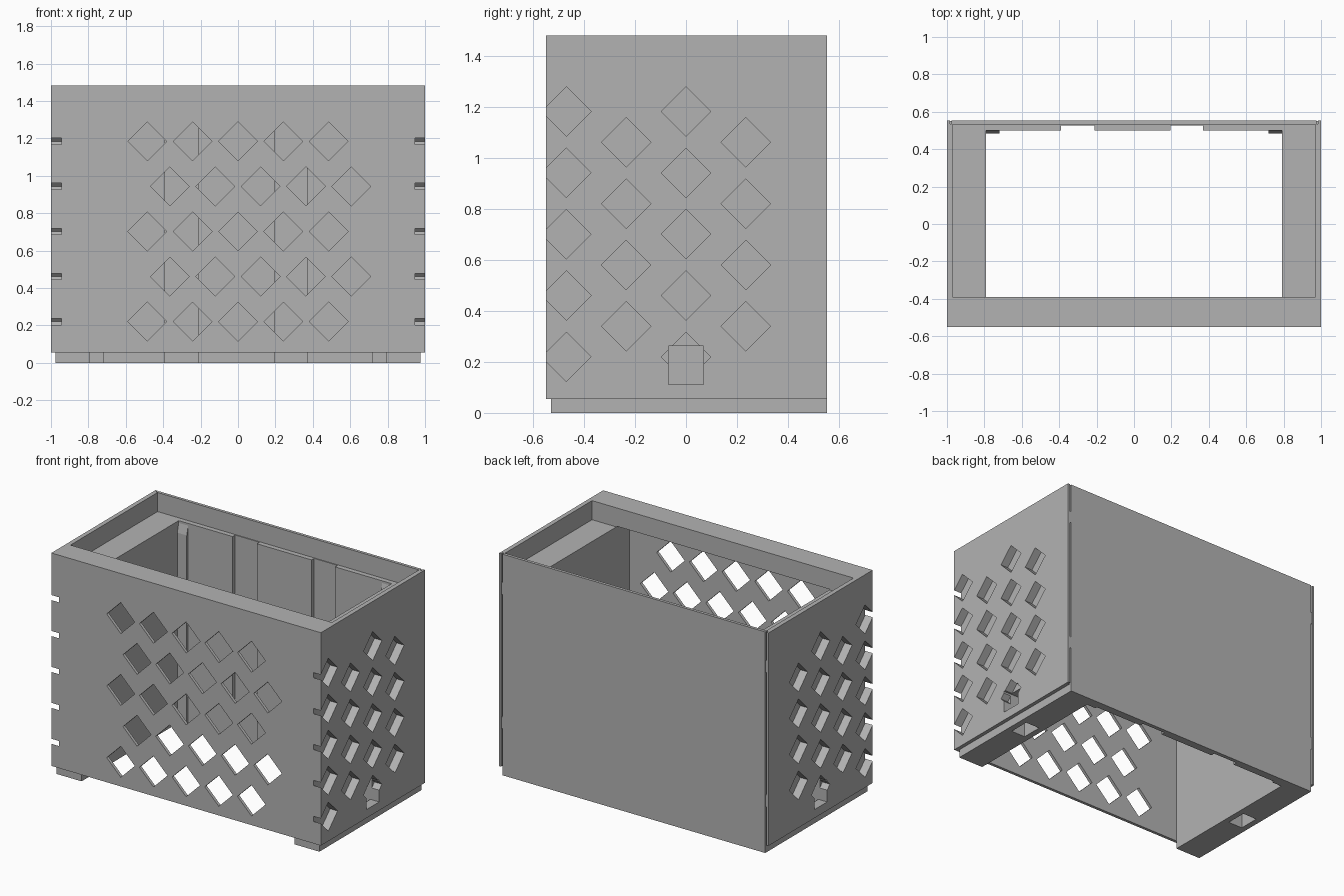
import bpy, bmesh
from mathutils import Vector

if "Cube" in bpy.data.objects:
    bpy.data.objects.remove(bpy.data.objects["Cube"])

grey = bpy.data.materials.new("plain_grey")
grey.diffuse_color = (0.45, 0.45, 0.45, 1)
grey.use_nodes = True
grey.node_tree.nodes["Principled BSDF"].inputs["Base Color"].default_value = grey.diffuse_color


def finish(name, bm):
    bmesh.ops.recalc_face_normals(bm, faces=bm.faces[:])
    me = bpy.data.meshes.new(name)
    bm.to_mesh(me)
    bm.free()
    me.materials.append(grey)
    ob = bpy.data.objects.new(name, me)
    bpy.context.collection.objects.link(ob)
    return ob


def prism(bm, base, shift):
    """Extrude a closed outline along a vector."""
    face = bm.faces.new([bm.verts.new(p) for p in base])
    out = bmesh.ops.extrude_face_region(bm, geom=[face])
    moved = [g for g in out["geom"] if isinstance(g, bmesh.types.BMVert)]
    bmesh.ops.translate(bm, verts=moved, vec=Vector(shift))


def add_box(bm, x, y, z):
    prism(bm, [(x[0], y[0], z[0]), (x[1], y[0], z[0]),
               (x[1], y[1], z[0]), (x[0], y[1], z[0])], (0, 0, z[1] - z[0]))


def box(name, *spans):
    """One object from one or more (x, y, z) spans."""
    bm = bmesh.new()
    for s in spans:
        add_box(bm, *s)
    return finish(name, bm)


def both(x, y, z):
    return [(x, y, z), ((-x[1], -x[0]), y, z)]


def cut(target, cutter):
    m = target.modifiers.new("cut", 'BOOLEAN')
    m.operation = 'DIFFERENCE'
    m.solver = 'EXACT'
    m.object = cutter
    bpy.context.view_layer.update()
    dg = bpy.context.evaluated_depsgraph_get()
    me = bpy.data.meshes.new_from_object(target.evaluated_get(dg))
    target.modifiers.clear()
    target.data = me


# Outer shell and the feet under its two side blocks
body = box("shell", ((-1, 1), (-.55, .553), (.055, 1.483)))
feet = box("feet", *both((.79, .975), (-.53, .535), (0, .055)))

cutters = [
    # open middle, top recess with side ledges, slot for the back panel
    box("middle_cutter", ((-.79, .79), (-.53, .7), (-.1, 1.36))),
    box("recess_cutter", ((-.97, .97), (-.39, .7), (1.355, 1.6))),
    box("slot_cutter", ((-.985, .985), (.535, .7), (-.1, 1.7))),
]

# Diamond windows through the front
bm = bmesh.new()
r = .104
for row in range(5):
    z = .22 + row * .241
    for col in range(5):
        x = -.485 + col * .2425 + (row % 2) * .121
        prism(bm, [(x - r, -.6, z), (x, -.6, z - r), (x + r, -.6, z), (x, -.6, z + r)],
              (0, .12, 0))
cutters.append(finish("front_diamond_cutter", bm))

# Shallow diamond pockets on both sides, the front column breaking the corner
bm = bmesh.new()
r = .097
for s in (-1, 1):
    for col in range(4):
        for row in range(5 - col % 2):
            y = -.47 + col * .235
            z = .22 + row * .241 + (col % 2) * .12
            prism(bm, [(s * 1.05, y - r, z), (s * 1.05, y, z - r),
                       (s * 1.05, y + r, z), (s * 1.05, y, z + r)], (-s * .105, 0, 0))
cutters.append(finish("side_diamond_cutter", bm))

# Side ports that meet a shaft open at the bottom
ports = box("port_cutter", *both((.86, 1.05), (-.068, .068), (.112, .262)))
shafts = box("shaft_cutter", *both((.83, .935), (-.07, .07), (-.1, .264)))
cutters += [ports, shafts]

for c in cutters:
    cut(body, c)
cut(feet, shafts)
for c in cutters:
    bpy.data.objects.remove(c)

# Back panel with its edge clips
box("back_panel", ((-.975, .975), (.533, .553), (0, 1.483)))
box("panel_clips", *[s for z in (.31, 1.21)
                     for s in both((.97, .99), (.537, .55), (z, z + .08))])

# Thick inner lining of the back, with two shallow full-height channels
box("back_lining", *[((a, b), (.5, .534), (0, 1.355))
                     for a, b in ((-.79, -.39), (-.21, .195), (.37, .79))],
    *[((a, b), (.527, .534), (0, 1.355)) for a, b in ((-.39, -.21), (.195, .37))])

# Corner strips with sloped tops
bm = bmesh.new()
for x in (-.79, .72):
    prism(bm, [(x, .485, 0), (x, .5, 0), (x, .5, 1.34), (x, .485, 1.28)], (.07, 0, 0))
finish("corner_strips", bm)
